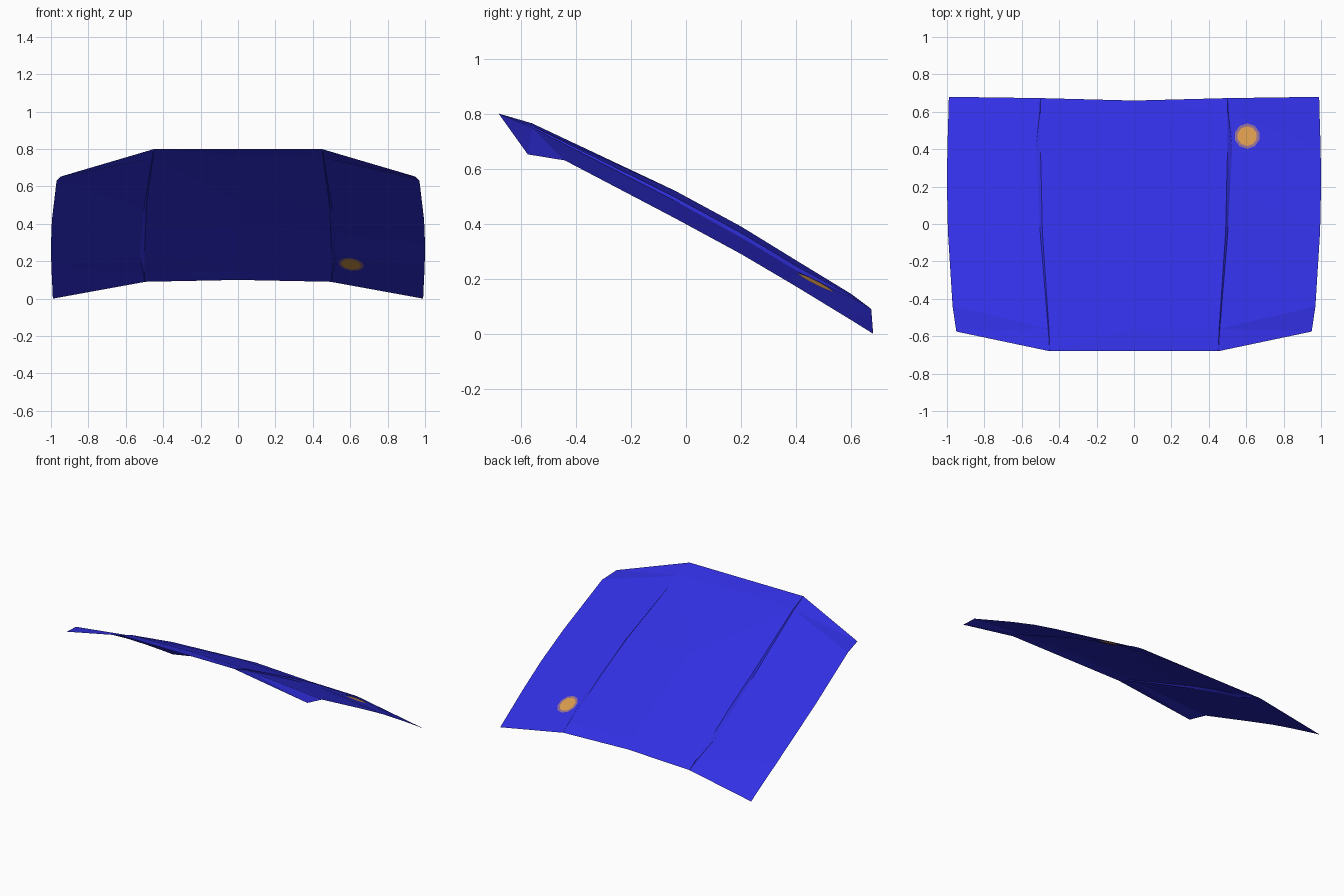
import bpy, bmesh, math
from mathutils import Vector
from mathutils.bvhtree import BVHTree

if "Cube" in bpy.data.objects:
    bpy.data.objects.remove(bpy.data.objects["Cube"])


def material(name, rgb):
    m = bpy.data.materials.new(name)
    m.diffuse_color = (*rgb, 1)
    m.use_nodes = True
    m.node_tree.nodes["Principled BSDF"].inputs["Base Color"].default_value = m.diffuse_color
    return m


BLUE = material("blue paint", (0.031, 0.029, 0.76))
ORANGE = material("orange spot", (0.70, 0.33, 0.075))
MAUVE = material("mauve rim", (0.27, 0.15, 0.30))


def add_object(name, bm, mat):
    me = bpy.data.meshes.new(name)
    bm.to_mesh(me)
    me.materials.append(mat)
    ob = bpy.data.objects.new(name, me)
    bpy.context.collection.objects.link(ob)
    return ob


# Half cross-sections from front to back: centre line, ridge top, ridge foot, side edge
SECTIONS = [
    ((0, -0.68, 0.80), (0.45, -0.68, 0.80), (0.451, -0.68, 0.799), (0.95, -0.575, 0.652)),
    ((0, -0.56, 0.765), (0.455, -0.56, 0.756), (0.459, -0.56, 0.75), (0.97, -0.44, 0.63)),
    ((0, -0.04, 0.52), (0.49, -0.04, 0.497), (0.502, -0.04, 0.483), (0.995, -0.04, 0.42)),
    ((0, 0.20, 0.39), (0.495, 0.20, 0.367), (0.514, 0.20, 0.35), (1.0, 0.20, 0.29)),
    ((0, 0.40, 0.267), (0.50, 0.40, 0.247), (0.525, 0.40, 0.23), (0.998, 0.40, 0.172)),
    ((0, 0.60, 0.145), (0.50, 0.60, 0.137), (0.504, 0.60, 0.132), (0.992, 0.60, 0.05)),
    ((0, 0.66, 0.10), (0.50, 0.673, 0.09), (0.501, 0.673, 0.089), (0.99, 0.68, 0.0)),
]

# Hood panel: one thin sheet, mirrored across x = 0
bm = bmesh.new()
rows = []
for sec in SECTIONS:
    left = [(-x, y, z) for x, y, z in sec[:0:-1]]
    rows.append([bm.verts.new(p) for p in left + list(sec)])
for a, b in zip(rows, rows[1:]):
    for i in range(len(a) - 1):
        bm.faces.new((a[i], a[i + 1], b[i + 1], b[i]))
bmesh.ops.triangulate(bm, faces=bm.faces[:])
tree = BVHTree.FromBMesh(bm)
add_object("hood_panel", bm, BLUE)


# Painted spot: thin rings draped on both faces of the sheet
def drape_disc(name, r_in, r_out, mat, sides=10, cx=0.605, cy=0.47):
    bm = bmesh.new()
    for off in (0.002, -0.002):
        def point(r, k):
            t = 2 * math.pi * (k + 0.5) / sides
            x, y = cx + r * math.cos(t), cy + r * math.sin(t)
            hit, normal, _, _ = tree.ray_cast(Vector((x, y, 2)), Vector((0, 0, -1)))
            return bm.verts.new(hit + Vector((0, 0, off)))
        outer = [point(r_out, k) for k in range(sides)]
        inner = [point(r_in, k) for k in range(sides)]
        for k in range(sides):
            n = (k + 1) % sides
            quad = (inner[k], outer[k], outer[n], inner[n])
            bm.faces.new(quad if off > 0 else quad[::-1])
        if r_in < 0.05:
            bm.faces.new(inner if off > 0 else inner[::-1])
    add_object(name, bm, mat)


drape_disc("spot_centre", 0.03, 0.053, ORANGE)
drape_disc("spot_rim", 0.053, 0.068, MAUVE)
